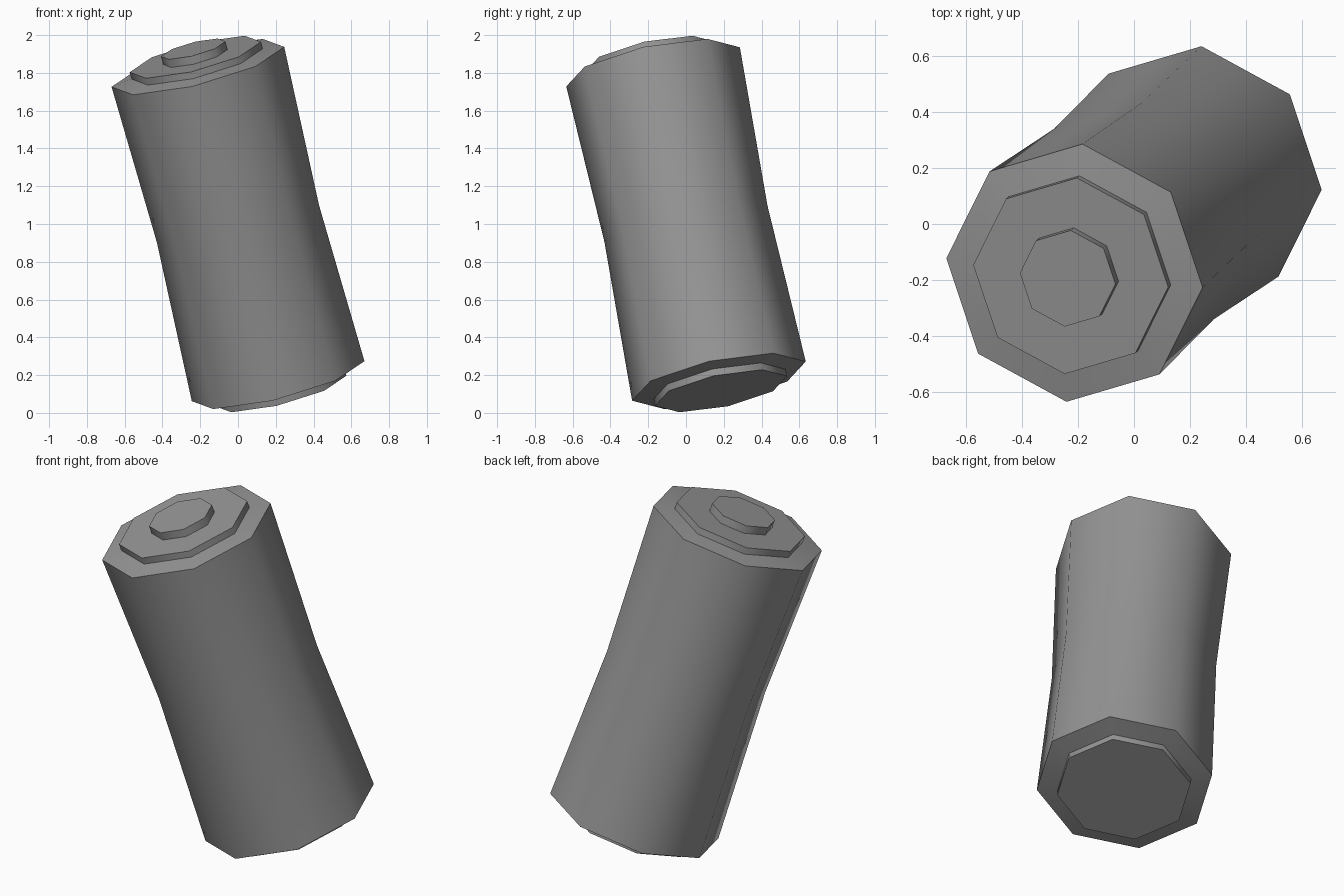
import bpy, bmesh, math
from mathutils import Vector, Matrix

if "Cube" in bpy.data.objects:
    bpy.data.objects.remove(bpy.data.objects["Cube"], do_unlink=True)

SIDES = 8
HALF = 0.876          # half length of the casing along its axis

# Tilted frame: the axis leans forward and to the side
axis = Vector((-0.425, -0.349, 1.665)).normalized()
u = Vector((0.4575, -0.052, 0.105))
u = (u - axis * u.dot(axis)).normalized()
v = axis.cross(u)
frame = Matrix.Translation((0, 0, 1)) @ Matrix((u, v, axis)).transposed().to_4x4()

metal = bpy.data.materials.new("grey metal")
metal.use_nodes = True
grey = (0.3, 0.3, 0.3, 1)
metal.diffuse_color = grey
metal.node_tree.nodes["Principled BSDF"].inputs["Base Color"].default_value = grey


def lathe(name, profile, cap=False):
    """Join octagonal rings given as (radius, height); cap closes the last one."""
    bm = bmesh.new()
    rings = []
    for r, h in profile:
        angles = [2 * math.pi * i / SIDES for i in range(SIDES)]
        rings.append([bm.verts.new((r * math.cos(a), r * math.sin(a), h)) for a in angles])
    for low, high in zip(rings, rings[1:]):
        for i in range(SIDES):
            j = (i + 1) % SIDES
            bm.faces.new((low[i], low[j], high[j], high[i]))
    if cap:
        bm.faces.new(rings[-1])
        if profile[-1][1] < 0:
            bmesh.ops.reverse_faces(bm, faces=bm.faces)
    mesh = bpy.data.meshes.new(name)
    bm.to_mesh(mesh)
    bm.free()
    mesh.transform(frame)
    mesh.materials.append(metal)
    obj = bpy.data.objects.new(name, mesh)
    bpy.context.collection.objects.link(obj)
    bpy.ops.object.select_all(action="DESELECT")
    obj.select_set(True)
    bpy.context.view_layer.objects.active = obj
    bpy.ops.object.shade_smooth_by_angle(angle=math.radians(60))
    return obj


# Casing with a pinched waist and gently raised rims
rim = (0.359, HALF + 0.017)
lathe("casing", [(rim[0], -rim[1]), (0.472, -HALF), (0.443, 0),
                 (0.472, HALF), rim])

# Stepped plates on both ends
for name, s in (("top_plate", 1), ("bottom_plate", -1)):
    lathe(name, [(rim[0], s * rim[1]), (rim[0], s * (HALF + 0.055))], cap=True)

# Raised contact on the top end
lathe("top_contact", [(0.176, HALF + 0.055), (0.176, HALF + 0.1)], cap=True)
